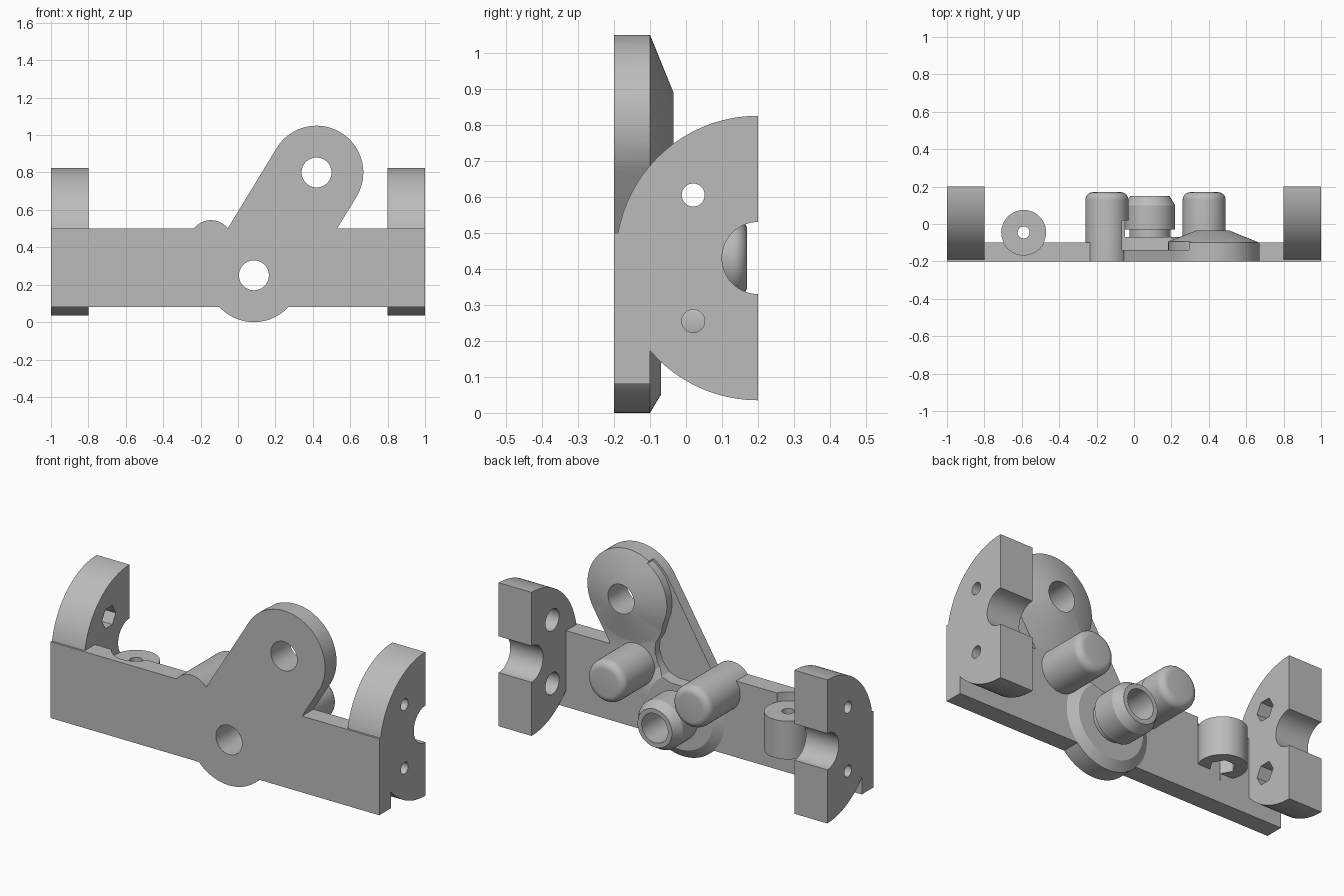
import bpy, bmesh
from math import sin, cos, pi, radians
from mathutils import Vector

old = bpy.data.objects.get("Cube")
if old:
    bpy.data.objects.remove(old, do_unlink=True)

grey = bpy.data.materials.new("plain grey")
grey.use_nodes = True
colour = (0.5, 0.5, 0.5, 1)
grey.diffuse_color = colour
grey.node_tree.nodes["Principled BSDF"].inputs["Base Color"].default_value = colour

# Maps a 2D section point and a distance along the axis to 3D
PLACE = {"x": lambda u, v, h: (h, u, v),
         "y": lambda u, v, h: (u, h, v),
         "z": lambda u, v, h: (u, v, h)}


def loft(name, rings, axis):
    """Closed solid through rings given as (points, distance along axis)."""
    bm = bmesh.new()
    loops = [[bm.verts.new(PLACE[axis](u, v, h)) for u, v in pts] for pts, h in rings]
    n = len(loops[0])
    for a, b in zip(loops, loops[1:]):
        for i in range(n):
            j = (i + 1) % n
            bm.faces.new((a[i], a[j], b[j], b[i]))
    bm.faces.new(loops[0])
    bm.faces.new(loops[-1])
    bmesh.ops.recalc_face_normals(bm, faces=bm.faces)
    mesh = bpy.data.meshes.new(name)
    bm.to_mesh(mesh)
    bm.free()
    obj = bpy.data.objects.new(name, mesh)
    mesh.materials.append(grey)
    bpy.context.collection.objects.link(obj)
    return obj


def arc(c, r, start, end, n):
    angles = [radians(start + (end - start) * i / n) for i in range(n + 1)]
    return [(c[0] + r * cos(t), c[1] + r * sin(t)) for t in angles]


def prism(name, pts, axis, a, b):
    return loft(name, [(pts, a), (pts, b)], axis)


def lathe(name, c, profile, axis="y", n=64):
    return loft(name, [(arc(c, r, 0, 360, n)[:-1], h) for r, h in profile], axis)


def rod(name, c, r, a, b, axis="y", n=48):
    return lathe(name, c, [(r, a), (r, b)], axis, n)


def combine(obj, other, operation):
    mod = obj.modifiers.new("bool", "BOOLEAN")
    mod.object, mod.operation, mod.solver = other, operation, "EXACT"
    bpy.ops.object.select_all(action="DESELECT")
    bpy.context.view_layer.objects.active = obj
    obj.select_set(True)
    bpy.ops.object.modifier_apply(modifier=mod.name)
    bpy.data.objects.remove(other, do_unlink=True)


def add(obj, other):
    combine(obj, other, "UNION")


def cut(obj, other):
    combine(obj, other, "DIFFERENCE")


LOW, HIGH = Vector((0.085, 0.25)), Vector((0.42, 0.8))
FRONT, BACK = -0.2, -0.1

# Long base plate
bracket = prism("bracket", [(-1, 0.08), (1, 0.08), (1, 0.5), (-1, 0.5)], "y", FRONT, BACK)

# Slanted arm with round ends
tilt = 58.65
arm_outline = arc(HIGH, 0.25, tilt - 90, tilt + 90, 48) + arc(LOW, 0.25, tilt + 90, tilt + 270, 48)
add(bracket, prism("arm", arm_outline, "y", FRONT, BACK))

# Cone on the upper eye and bevelled flange on the lower eye
add(bracket, lathe("eye_cone", HIGH, [(0.25, -0.15), (0.25, BACK), (0.09, -0.035)]))
add(bracket, lathe("flange", LOW, [(0.25, -0.15), (0.25, BACK), (0.2, -0.07)]))

# Two round-ended pins
for x in (-0.145, 0.375):
    fillet = [(0.075 + 0.04 * cos(t * pi / 12), 0.13 + 0.04 * sin(t * pi / 12)) for t in range(7)]
    add(bracket, lathe("pin", (x, 0.43), [(0.115, FRONT)] + fillet))

# Clearance recess along the back of the arm
recess = arc(HIGH, 0.237, 120, 205, 16) + [
    (0.225, 0.63), (0.255, 0.58), (0.26, 0.53), (0.24, 0.47), (0.2, 0.42), (0.14, 0.4),
    (0.03, 0.4), (-0.03, 0.38), (-0.065, 0.36), (-0.065, 0.6), (0.1, 0.95), (0.25, 1.1)]
cut(bracket, prism("recess", recess, "y", -0.14, 0.02))

# Tube with a narrow neck
add(bracket, lathe("tube", LOW, [(0.11, -0.16), (0.11, -0.03), (0.135, -0.03),
                                 (0.135, 0.1), (0.105, 0.15)]))
for c in (LOW, HIGH):
    cut(bracket, rod("eye_hole", c, 0.08, -0.3, 0.3))

# Half-disc end blocks: round pockets on the left, hex pockets on the right
HUB = (0.2, 0.43)
half_disc = arc(HUB, 0.395, 90, 270, 64) + arc(HUB, 0.1, 270, 90, 32)
for side, sides in ((1, 32), (-1, 6)):
    block = prism("end_block", half_disc, "x", side * 0.8, side)
    add(bracket, block)
    for z in (0.255, 0.605):
        cut(bracket, rod("bolt_hole", (0.02, z), 0.032, side * 0.75, side * 1.05, "x", 32))
        cut(bracket, rod("pocket", (0.02, z), 0.06, side * 0.75, side * 0.9, "x", sides))

# Vertical screw boss with a relief in the plate above and a hex pocket below
post = (-0.59, -0.045)
cut(bracket, rod("relief", post, 0.121, 0.45, 0.6, "z"))
add(bracket, rod("screw_boss", post, 0.12, 0.24, 0.45, "z"))
cut(bracket, rod("screw_hole", post, 0.032, 0.2, 0.5, "z", 32))
cut(bracket, rod("nut_pocket", post, 0.065, 0.2, 0.34, "z", 6))

bpy.ops.object.select_all(action="DESELECT")
bracket.select_set(True)
bpy.context.view_layer.objects.active = bracket
bpy.ops.object.shade_smooth_by_angle(angle=radians(25))
